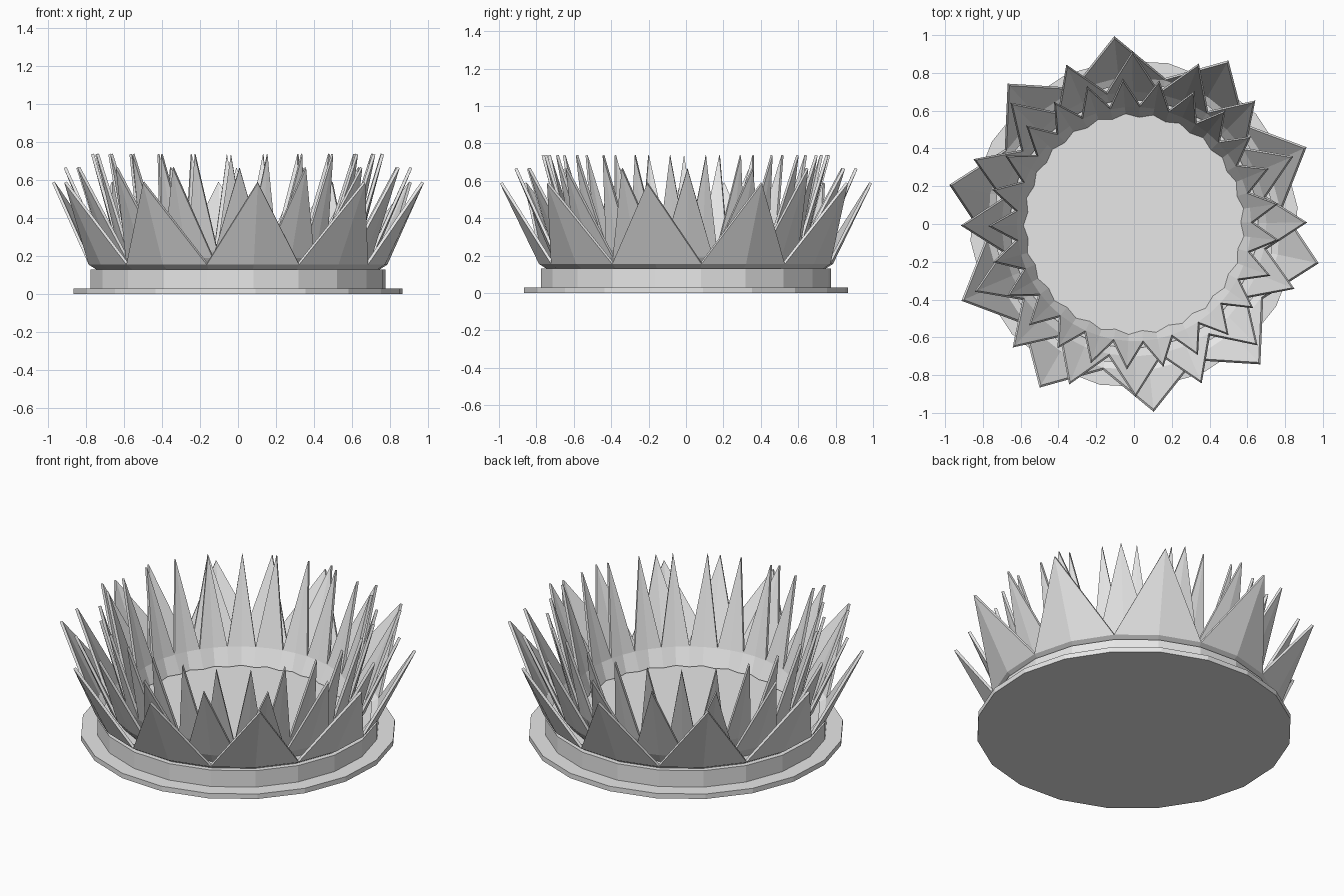
import bpy, bmesh, math

cube = bpy.data.objects.get("Cube")
if cube:
    bpy.data.objects.remove(cube, do_unlink=True)

grey = bpy.data.materials.new("plain grey")
grey.use_nodes = True
COLOUR = (0.8, 0.8, 0.8, 1)
grey.diffuse_color = COLOUR
grey.node_tree.nodes["Principled BSDF"].inputs["Base Color"].default_value = COLOUR


def polar(r, angle, z):
    return (r * math.cos(angle), r * math.sin(angle), z)


def finish(bm, name):
    mesh = bpy.data.meshes.new(name)
    bm.to_mesh(mesh)
    bm.free()
    mesh.materials.append(grey)
    obj = bpy.data.objects.new(name, mesh)
    bpy.context.collection.objects.link(obj)
    return obj


def disc(name, radius, bottom, top, sides=20):
    bm = bmesh.new()
    ring = [bm.verts.new(polar(radius, math.radians(6) + math.tau * i / sides, bottom))
            for i in range(sides)]
    face = bm.faces.new(ring)
    extruded = bmesh.ops.extrude_face_region(bm, geom=[face])["geom"]
    for v in extruded:
        if isinstance(v, bmesh.types.BMVert):
            v.co.z = top
    bmesh.ops.recalc_face_normals(bm, faces=bm.faces)
    finish(bm, name)


def petal_ring(name, count, turn, foot, base, tip, scallop=0.0):
    """Folded petals; foot, base and tip are (radius, height) pairs."""
    bm = bmesh.new()
    n = 2 * count
    angles = [math.radians(turn) + math.tau * i / n for i in range(n)]
    # Even points lie under a tip, odd points lie in a valley
    low = [bm.verts.new(polar(foot[0] + scallop * (i % 2 == 0), a, foot[1]))
           for i, a in enumerate(angles)]
    mid = [bm.verts.new(polar(base[0], a, base[1])) for a in angles]
    for i in range(n):
        j = (i + 1) % n
        bm.faces.new((low[i], low[j], mid[j], mid[i]))
    for i in range(0, n, 2):
        peak = bm.verts.new(polar(tip[0], angles[i], tip[1]))
        bm.faces.new((mid[i - 1], mid[i], peak))
        bm.faces.new((mid[i], mid[(i + 1) % n], peak))
    obj = finish(bm, name)
    shell = obj.modifiers.new("thickness", 'SOLIDIFY')
    shell.thickness = 0.016
    shell.offset = -1


# Stepped base
disc("base_plate", 0.87, 0.0, 0.03)
disc("base_drum", 0.78, 0.03, 0.13)

# Three rings of petals, steeper and denser towards the middle
petal_ring("outer_petals", 10, -12, (0.75, 0.13), (0.79, 0.155), (1.0, 0.585))
petal_ring("middle_petals", 16, 0.5, (0.67, 0.13), (0.715, 0.19), (0.917, 0.663))
petal_ring("inner_petals", 25, 180.8, (0.58, 0.13), (0.635, 0.23), (0.773, 0.735), 0.02)
